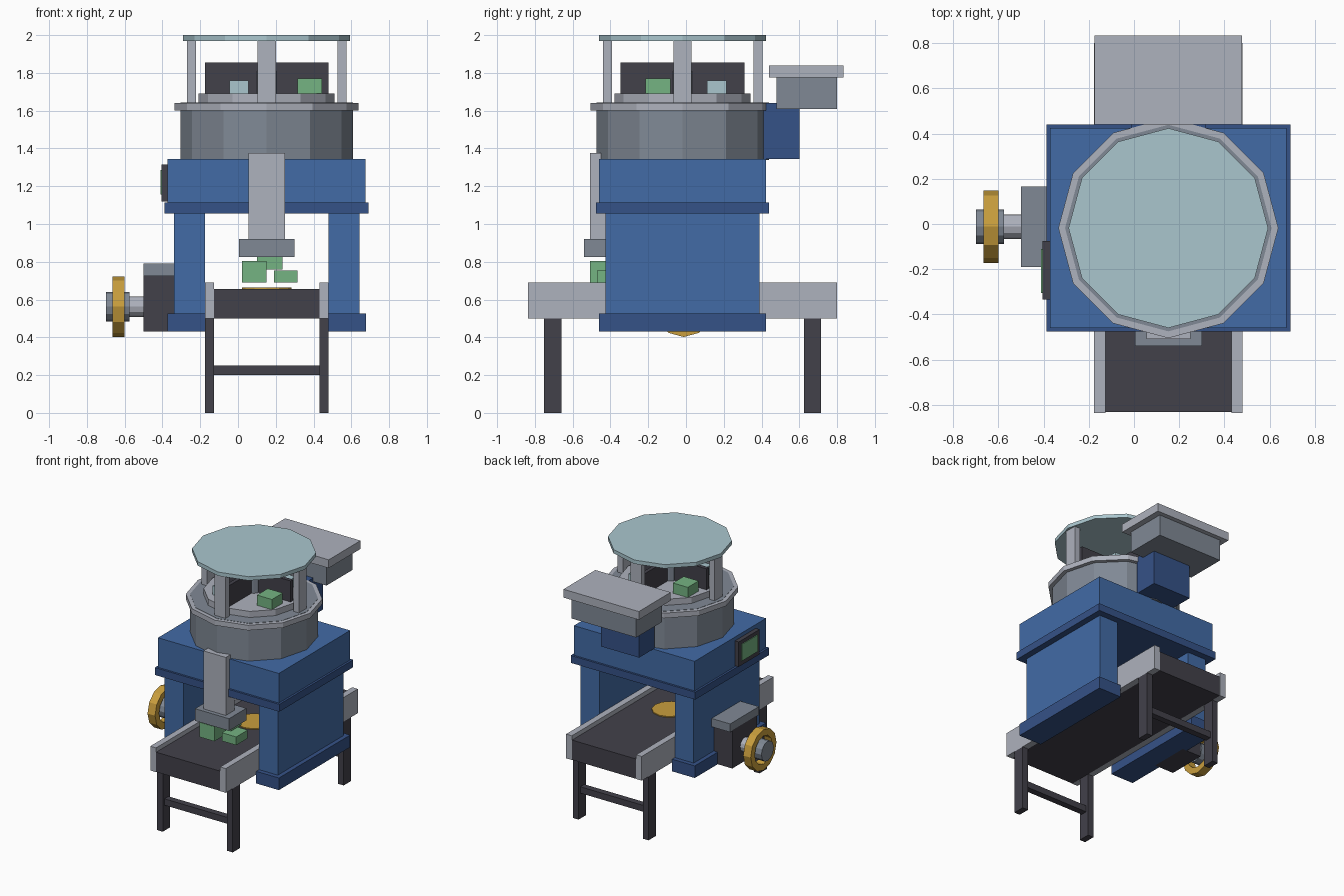
import bpy
import bmesh
import math
from mathutils import Matrix, Vector

cube = bpy.data.objects.get("Cube")
if cube:
    bpy.data.objects.remove(cube, do_unlink=True)


def linear(c):
    c /= 255
    return c / 12.92 if c < 0.04045 else ((c + 0.055) / 1.055) ** 2.4


def material(name, code):
    rgb = [linear(v) for v in bytes.fromhex(code)]
    m = bpy.data.materials.new(name)
    m.use_nodes = True
    m.diffuse_color = (*rgb, 1)
    m.node_tree.nodes["Principled BSDF"].inputs["Base Color"].default_value = (*rgb, 1)
    return m


BLUE = material("blue paint", "426BA6")
NAVY = material("dark blue paint", "355287")
LIGHT = material("light steel", "AEB2BD")
GRAY = material("mid steel", "808995")
DARK = material("charcoal", "42414A")
GLASS = material("pale cyan", "AAC6CE")
GREEN = material("green", "75B382")
GOLD = material("gold", "C99E3D")

CX, CY = 0.152, -0.018  # axis of the machine


def finish(bm, name, mat):
    bmesh.ops.recalc_face_normals(bm, faces=bm.faces)
    mesh = bpy.data.meshes.new(name)
    bm.to_mesh(mesh)
    bm.free()
    mesh.materials.append(mat)
    ob = bpy.data.objects.new(name, mesh)
    bpy.context.collection.objects.link(ob)
    return ob


def box(name, mat, x, y, z):
    """Box from (min, max) pairs."""
    bm = bmesh.new()
    bmesh.ops.create_cube(bm, size=1)
    for v in bm.verts:
        v.co = [(a + b) / 2 + c * (b - a) for (a, b), c in zip((x, y, z), v.co)]
    return finish(bm, name, mat)


def centred(name, mat, hx, hy, z):
    """Box centred on the machine axis."""
    return box(name, mat, (CX - hx, CX + hx), (CY - hy, CY + hy), z)


def disc(name, mat, r, lo, hi, centre=(CX, CY), axis="Z", inner=0):
    """Twelve-sided disc or ring along z or x."""
    profile = [(r, lo), (r, hi), (inner, hi), (inner, lo)]
    bm = bmesh.new()
    rings = []
    for i in range(12):
        a = math.tau * i / 12
        ring = []
        for rad, h in profile:
            u, w = rad * math.cos(a), rad * math.sin(a)
            co = (centre[0] + u, centre[1] + w, h) if axis == "Z" else (h, centre[0] + u, centre[1] + w)
            ring.append(bm.verts.new(co))
        rings.append(ring)
    for i in range(12):
        p, q = rings[i], rings[(i + 1) % 12]
        for j in range(4):
            k = (j + 1) % 4
            bm.faces.new((p[j], p[k], q[k], q[j]))
    bmesh.ops.remove_doubles(bm, verts=bm.verts, dist=1e-5)
    bmesh.ops.dissolve_degenerate(bm, edges=bm.edges, dist=1e-5)
    return finish(bm, name, mat)


# Conveyor
END = 0.818
centred("conveyor_belt", DARK, 0.28, END - 0.003, (0.5, 0.655))
for side, label in ((-1, "right"), (1, "left")):
    def span(a, b):
        return tuple(sorted((CX + side * a, CX + side * b)))
    box(label + "_rail", LIGHT, span(0.279, 0.328), (CY - END, CY + END), (0.5, 0.69))
    for mid, place in ((-0.705, "front"), (0.67, "back")):
        box(f"{place}_{label}_leg", DARK, span(0.279, 0.328),
            (mid - 0.046, mid + 0.046), (0, 0.5))
    # Side supports of the frame
    box(label + "_column", BLUE, span(0.328, 0.491), (CY - 0.407, CY + 0.407), (0.52, 1.06))
    box(label + "_foot", NAVY, span(0.328, 0.525), (CY - 0.442, CY + 0.442), (0.43, 0.525))
for mid, place in ((-0.705, "front"), (0.67, "back")):
    box(place + "_crossbar", DARK, (CX - 0.28, CX + 0.28), (mid - 0.025, mid + 0.025), (0.2, 0.25))
disc("belt_marker", GOLD, 0.13, 0.65, 0.663)

# Upper body
centred("body_ledge", NAVY, 0.54, 0.458, (1.055, 1.113))
centred("body_block", BLUE, 0.524, 0.442, (1.11, 1.345))

# Drum with rim, turntable and dividers
disc("drum", GRAY, 0.457, 1.34, 1.642)
disc("drum_rim", LIGHT, 0.487, 1.6, 1.64, inner=0.45)
disc("turntable", LIGHT, 0.36, 1.64, 1.69)
centred("divider_across", DARK, 0.328, 0.015, (1.685, 1.855))
centred("divider_along", DARK, 0.015, 0.328, (1.685, 1.855))
disc("turntable_hub", GRAY, 0.055, 1.68, 1.81)
for s, label in ((-1, "first"), (1, "second")):
    gx, gy = CX + s * 0.228, CY - s * 0.13
    box(label + "_green_piece", GREEN, (gx - 0.065, gx + 0.065), (gy - 0.067, gy + 0.067), (1.69, 1.77))
    px, py = CX + s * 0.147, CY + s * 0.18
    box(label + "_cyan_piece", GLASS, (px - 0.05, px + 0.05), (py - 0.052, py + 0.052), (1.69, 1.76))

# Canopy on four posts
for i in range(4):
    post = box(f"canopy_post_{i + 1}", LIGHT, (0.375, 0.422), (-0.048, 0.048), (1.63, 1.972))
    post.data.transform(Matrix.Translation(Vector((CX, CY, 0))) @ Matrix.Rotation(math.pi / 2 * i, 4, "Z"))
disc("canopy", GLASS, 0.442, 1.97, 2.0)

# Front chute with falling pieces
box("chute", LIGHT, (0.055, 0.25), (-0.508, -0.4), (0.915, 1.375))
box("chute_nozzle", GRAY, (0.005, 0.3), (-0.54, -0.325), (0.825, 0.92))
box("tall_piece", GREEN, (0.02, 0.15), (-0.508, -0.37), (0.69, 0.805))
box("short_piece", GREEN, (0.19, 0.315), (-0.472, -0.33), (0.69, 0.755))
box("falling_piece", GREEN, (0.1, 0.235), (-0.42, -0.29), (0.76, 0.825))

# Back hopper
box("hopper_bracket", NAVY, (CX - 0.165, CX + 0.165), (0.41, 0.6), (1.345, 1.64))
box("hopper_bin", GRAY, (CX - 0.28, CX + 0.28), (0.48, 0.8), (1.61, 1.78))
box("hopper_lid", LIGHT, (CX - 0.327, CX + 0.327), (0.44, 0.835), (1.775, 1.84))

# Motor and hand wheel
box("motor_body", DARK, (-0.5, -0.335), (-0.165, 0.14), (0.43, 0.73))
box("motor_cap", GRAY, (-0.5, -0.335), (-0.19, 0.167), (0.725, 0.79))
WHEEL = (-0.012, 0.562)
disc("wheel_axle", LIGHT, 0.055, -0.58, -0.49, WHEEL, "X")
disc("wheel_hub", GRAY, 0.077, -0.7, -0.575, WHEEL, "X")
disc("wheel_ring", GOLD, 0.16, -0.665, -0.6, WHEEL, "X", inner=0.11)

# Control screen
box("screen_frame", DARK, (-0.405, -0.37), (-0.335, -0.075), (1.12, 1.315))
box("screen", GREEN, (-0.411, -0.404), (-0.305, -0.11), (1.155, 1.285))
